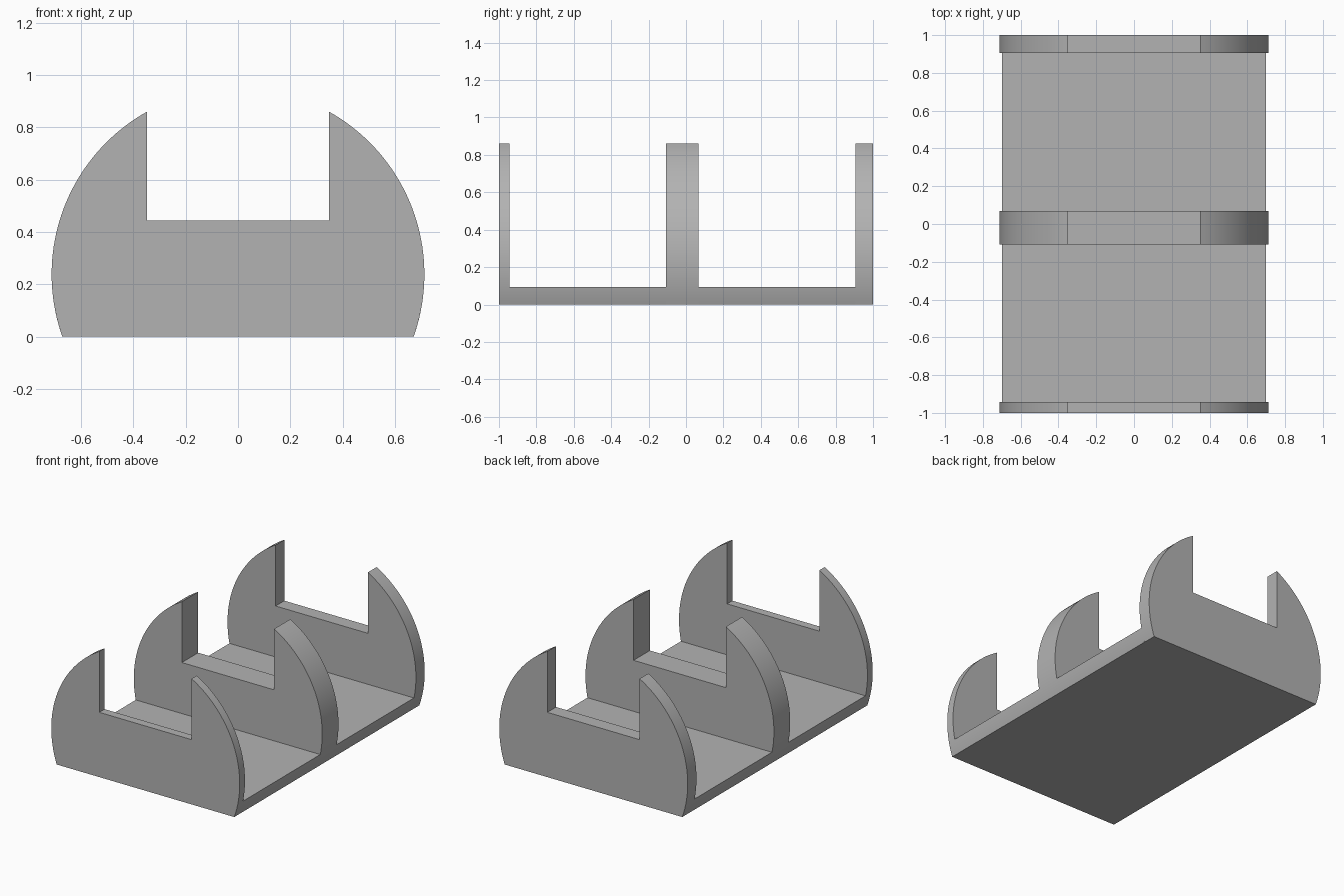
import bpy
import bmesh
from math import asin, cos, sin, sqrt, pi

cube = bpy.data.objects.get("Cube")
if cube:
    bpy.data.objects.remove(cube, do_unlink=True)

RADIUS, CENTRE_Z = 0.713, 0.238      # round outline shared by all parts
NOTCH_X, NOTCH_Z = 0.349, 0.443      # square cradle opening
FLOOR_Z = 0.094

grey = bpy.data.materials.new("plain grey")
grey.use_nodes = True
grey.diffuse_color = (0.45, 0.45, 0.45, 1)
grey.node_tree.nodes["Principled BSDF"].inputs["Base Color"].default_value = (0.45, 0.45, 0.45, 1)


def right_arc(top_z, steps):
    """Points of the outline from the ground up to top_z."""
    a0 = asin(-CENTRE_Z / RADIUS)
    a1 = asin((top_z - CENTRE_Z) / RADIUS)
    angles = [a0 + (a1 - a0) * i / steps for i in range(steps + 1)]
    return [(RADIUS * cos(a), CENTRE_Z + RADIUS * sin(a)) for a in angles]


def extrude_profile(name, half, y0, y1):
    """Mirror a half profile in x and extrude it along y."""
    profile = half + [(-x, z) for x, z in reversed(half)]
    bm = bmesh.new()
    face = bm.faces.new([bm.verts.new((x, y0, z)) for x, z in profile])
    result = bmesh.ops.extrude_face_region(bm, geom=[face])
    verts = [v for v in result["geom"] if isinstance(v, bmesh.types.BMVert)]
    bmesh.ops.translate(bm, verts=verts, vec=(0, y1 - y0, 0))
    bmesh.ops.recalc_face_normals(bm, faces=bm.faces)
    mesh = bpy.data.meshes.new(name)
    bm.to_mesh(mesh)
    bm.free()
    mesh.materials.append(grey)
    obj = bpy.data.objects.new(name, mesh)
    bpy.context.collection.objects.link(obj)
    bpy.ops.object.select_all(action="DESELECT")
    obj.select_set(True)
    bpy.context.view_layer.objects.active = obj
    bpy.ops.object.shade_smooth_by_angle(angle=pi / 6)


# Notched upright supports
ribs = [("front_support", -1.0, -0.943),
        ("middle_support", -0.108, 0.068),
        ("back_support", 0.905, 1.0)]
tip_z = CENTRE_Z + sqrt(RADIUS ** 2 - NOTCH_X ** 2)
rib_half = right_arc(tip_z, 40) + [(NOTCH_X, NOTCH_Z)]
for name, y0, y1 in ribs:
    extrude_profile(name, rib_half, y0, y1)

# Floor plates filling the bays between supports
floor_half = right_arc(FLOOR_Z, 8)
extrude_profile("front_floor", floor_half, ribs[0][2], ribs[1][1])
extrude_profile("back_floor", floor_half, ribs[1][2], ribs[2][1])
